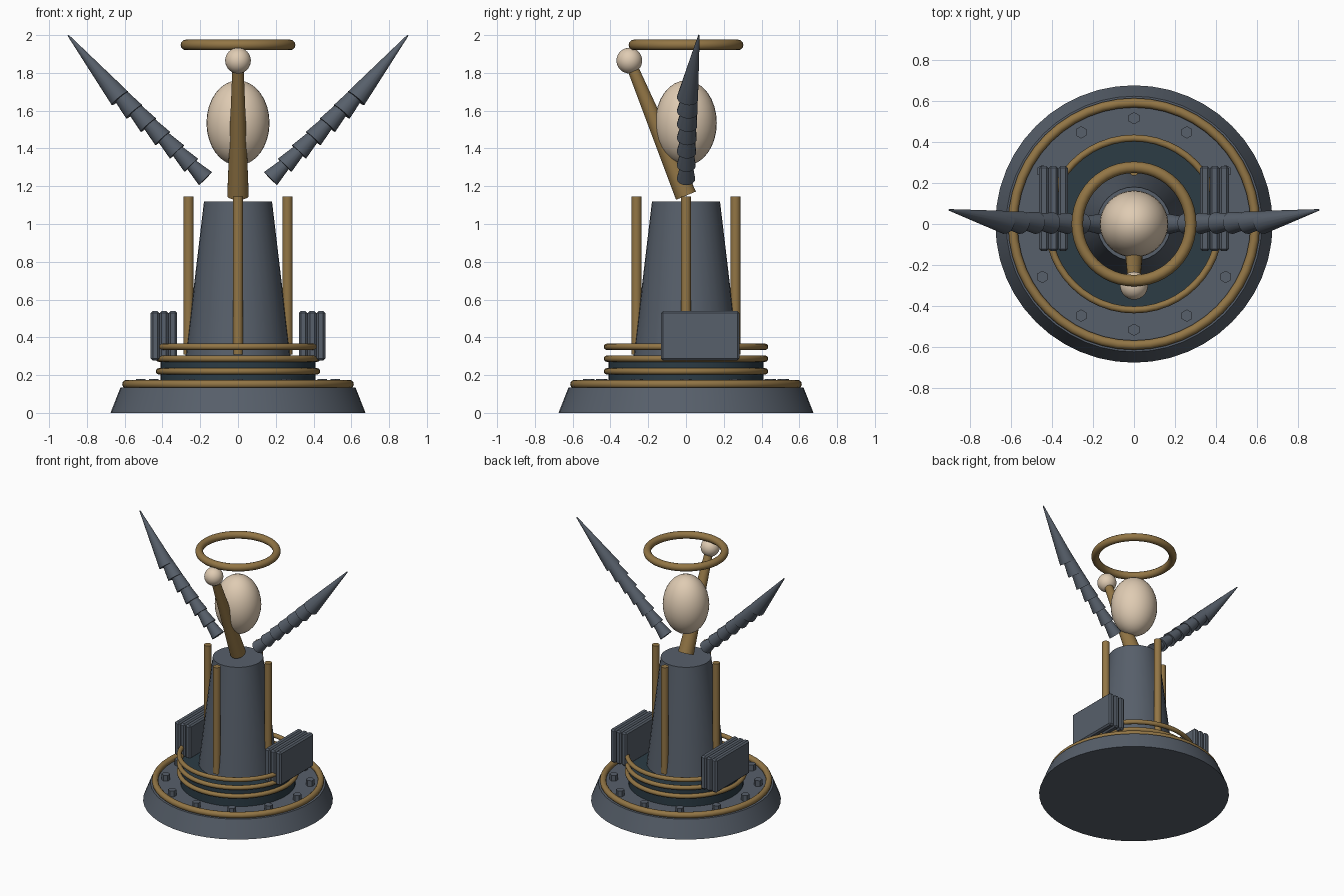
import bpy
import math
from mathutils import Vector

if "Cube" in bpy.data.objects:
    bpy.data.objects.remove(bpy.data.objects["Cube"], do_unlink=True)


def material(name, rgb):
    m = bpy.data.materials.new(name)
    m.use_nodes = True
    m.diffuse_color = (*rgb, 1)
    m.node_tree.nodes["Principled BSDF"].inputs["Base Color"].default_value = (*rgb, 1)
    return m


slate = material("slate metal", (0.095, 0.115, 0.145))
brass = material("brass", (0.29, 0.18, 0.06))
cream = material("cream", (0.74, 0.60, 0.45))
dark = material("dark teal", (0.025, 0.045, 0.06))


def finish(name, mat, smooth=True):
    ob = bpy.context.object
    ob.name = name
    ob.data.materials.append(mat)
    if smooth:
        bpy.ops.object.shade_smooth_by_angle(angle=math.radians(35))
    return ob


def rod(name, mat, start, end, r1, r2, sides=24, smooth=True):
    """Tapered round bar between two points."""
    start, end = Vector(start), Vector(end)
    axis = end - start
    bpy.ops.mesh.primitive_cone_add(
        vertices=sides, radius1=r1, radius2=r2, depth=axis.length,
        location=(start + end) / 2,
        rotation=axis.to_track_quat("Z", "Y").to_euler())
    return finish(name, mat, smooth)


def ring(name, z, radius, thickness):
    bpy.ops.mesh.primitive_torus_add(
        major_radius=radius, minor_radius=thickness, location=(0, 0, z),
        major_segments=48, minor_segments=12)
    return finish(name, brass)


def ball(name, loc, scale):
    bpy.ops.mesh.primitive_uv_sphere_add(segments=32, ring_count=16, radius=1, location=loc)
    bpy.context.object.scale = scale
    return finish(name, cream)


# Base with trim ring and bolts
rod("base", slate, (0, 0, 0), (0, 0, 0.135), 0.675, 0.622, 48)
ring("base_trim", 0.152, 0.59, 0.023)
for i in range(12):
    a = math.tau * i / 12
    x, y = 0.515 * math.cos(a), 0.515 * math.sin(a)
    rod("bolt", slate, (x, y, 0.13), (x, y, 0.18), 0.03, 0.03, 6, False)

# Drum with coil rings
rod("drum", dark, (0, 0, 0.13), (0, 0, 0.285), 0.41, 0.41, 48)
for z in (0.22, 0.287, 0.35):
    ring("coil_ring", z, 0.418, 0.017)

# Column and the four rods around it
rod("column", slate, (0, 0, 0.28), (0, 0, 1.12), 0.28, 0.18, 32)
for i in range(4):
    a = math.tau * i / 4
    x, y = 0.262 * math.cos(a), 0.262 * math.sin(a)
    rod("side_rod", brass, (x, y, 0.31), (x, y, 1.145), 0.027, 0.027, 16)

# Stacked plates on both sides
for side in (-1, 1):
    for x in (0.345, 0.392, 0.439):
        bpy.ops.mesh.primitive_cube_add(size=1, location=(side * x, 0.075, 0.408))
        ob = bpy.context.object
        ob.scale = (0.046, 0.415, 0.262)
        bpy.ops.object.transform_apply(location=False, rotation=False, scale=True)
        bevel = ob.modifiers.new("bevel", "BEVEL")
        bevel.width = 0.011
        finish("side_plate", slate, False)

# Head, raised arm, hand and halo
ball("head", (0, 0, 1.535), (0.167, 0.163, 0.225))
rod("arm", brass, (0, 0, 1.15), (0, -0.28, 1.82), 0.057, 0.03)
ball("hand", (0, -0.3, 1.865), (0.068, 0.068, 0.068))
ring("halo", 1.948, 0.276, 0.028)

# Wings of overlapping tapered feathers
FEATHERS = 7
for side in (-1, 1):
    for i in range(FEATHERS):
        t = i / (FEATHERS - 1)
        root = Vector((0.172 + 0.453 * t, 0.008 * t, 1.24 + 0.425 * t))
        tilt = math.radians(45 + 5.6 * t)
        reach = Vector((math.cos(tilt), 0.11 * t + 0.03, math.sin(tilt))) * (0.28 + 0.153 * t)
        tip = root + reach
        root.x *= side
        tip.x *= side
        rod("wing_feather", slate, root, tip, 0.049 + 0.008 * t, 0.004, 16)
